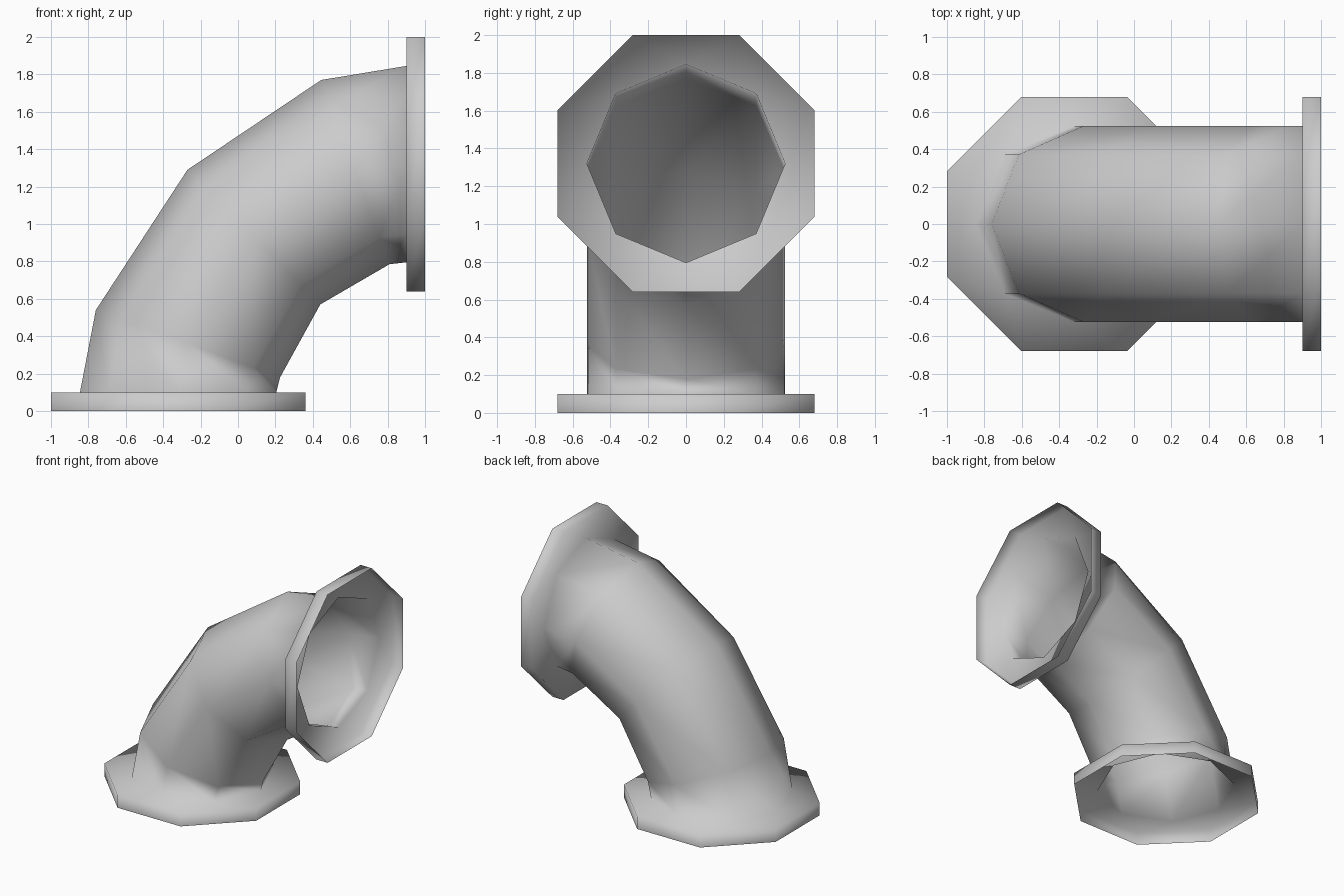
import bpy, bmesh
from math import cos, sin, pi
from mathutils import Vector

cube = bpy.data.objects.get("Cube")
if cube:
    bpy.data.objects.remove(cube)

SIDES = 8
STEP = 2 * pi / SIDES
PIPE_R = 0.525                       # half width of the pipe along y
FLANGE_R = 0.68 / cos(STEP / 2)      # corner radius of the flanges
THICK = 0.1

# Single grey material
metal = bpy.data.materials.new("grey metal")
metal.use_nodes = True
grey = (0.6, 0.6, 0.6, 1)
metal.diffuse_color = grey
metal.node_tree.nodes["Principled BSDF"].inputs["Base Color"].default_value = grey

bm = bmesh.new()


def ring(outer, inner, half_width, turn=0.0):
    """Octagon spanning an outer and an inner point of the bend (x, z)."""
    a, b = Vector((outer[0], 0, outer[1])), Vector((inner[0], 0, inner[1]))
    mid, arm = (a + b) / 2, (a - b) / 2
    side = Vector((0, half_width, 0))
    angles = [(i + turn) * STEP for i in range(SIDES)]
    return [bm.verts.new(mid + arm * cos(t) + side * sin(t)) for t in angles]


def bridge(r1, r2):
    for i in range(SIDES):
        j = (i + 1) % SIDES
        bm.faces.new((r1[i], r1[j], r2[j], r2[i]))


def collar(mouth, rim):
    """Flat annulus between two octagons turned half a step apart."""
    for i in range(SIDES):
        j = (i + 1) % SIDES
        bm.faces.new((mouth[i], mouth[j], rim[i]))
        bm.faces.new((mouth[j], rim[j], rim[i]))


# Curved pipe: outer and inner bend points, from the base to the side mouth
bend = [((-0.845, THICK), (0.205, THICK)),
        ((-0.76, 0.54), (0.225, 0.18)),
        ((-0.27, 1.29), (0.44, 0.57)),
        ((0.445, 1.77), (0.81, 0.785)),
        ((0.9, 1.845), (0.9, 0.795))]
pipe = [ring(o, i, PIPE_R) for o, i in bend]
for r1, r2 in zip(pipe, pipe[1:]):
    bridge(r1, r2)

# Base flange: open, turned-down rim
base = [ring((-0.32 - FLANGE_R, z), (-0.32 + FLANGE_R, z), FLANGE_R, 0.5)
        for z in (THICK, 0)]
collar(pipe[0], base[0])
bridge(*base)

# Side flange: open rim facing +x
mouth = [ring((x, 1.32 + FLANGE_R), (x, 1.32 - FLANGE_R), FLANGE_R, 0.5)
         for x in (1 - THICK, 1)]
collar(pipe[-1], mouth[0])
bridge(*mouth)

bmesh.ops.recalc_face_normals(bm, faces=bm.faces)
for f in bm.faces:
    f.smooth = True

mesh = bpy.data.meshes.new("pipe_elbow")
bm.to_mesh(mesh)
bm.free()
mesh.materials.append(metal)
elbow = bpy.data.objects.new("pipe_elbow", mesh)
bpy.context.collection.objects.link(elbow)
